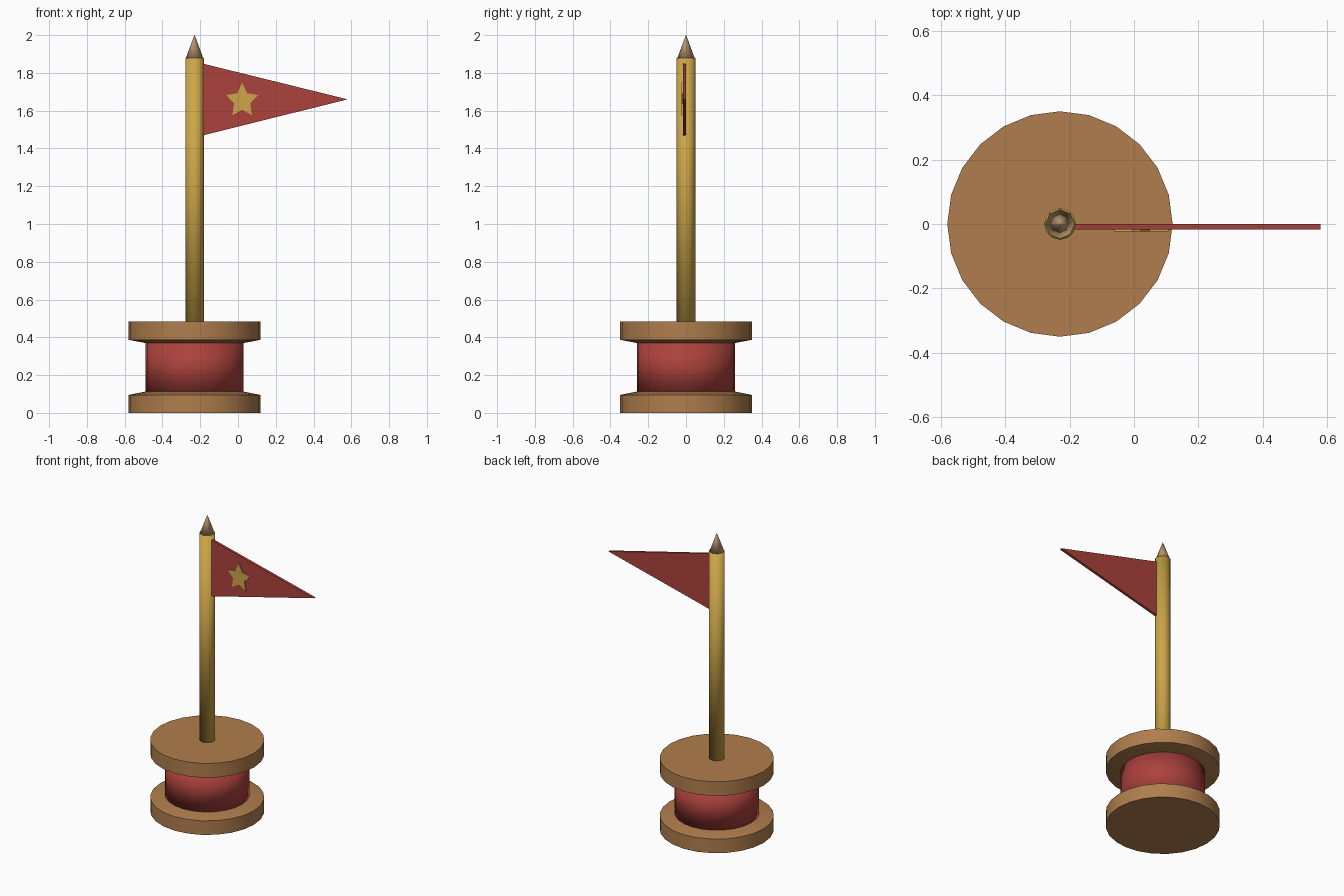
import bpy
import math

if "Cube" in bpy.data.objects:
    bpy.data.objects.remove(bpy.data.objects["Cube"], do_unlink=True)

AXIS_X = -0.23


def material(name, rgb):
    mat = bpy.data.materials.new(name)
    mat.use_nodes = True
    mat.diffuse_color = (*rgb, 1)
    mat.node_tree.nodes["Principled BSDF"].inputs["Base Color"].default_value = (*rgb, 1)
    return mat


wood = material("brown wood", (0.434, 0.208, 0.074))
red = material("red cloth", (0.41, 0.054, 0.045))
gold = material("gold paint", (0.61, 0.38, 0.065))
tan = material("tan finial", (0.46, 0.29, 0.15))


def mesh_object(name, verts, faces, mat):
    mesh = bpy.data.meshes.new(name)
    mesh.from_pydata(verts, [], faces)
    mesh.materials.append(mat)
    obj = bpy.data.objects.new(name, mesh)
    bpy.context.collection.objects.link(obj)
    return obj


def lathe(name, profile, sides, mat, smooth_angle):
    """Closed turned solid around the pole axis; profile is (radius, z) from bottom to top."""
    verts = [(AXIS_X + r * math.cos(math.tau * i / sides), r * math.sin(math.tau * i / sides), z)
             for r, z in profile for i in range(sides)]
    faces = [(k * sides + i, k * sides + (i + 1) % sides,
              (k + 1) * sides + (i + 1) % sides, (k + 1) * sides + i)
             for k in range(len(profile) - 1) for i in range(sides)]
    last = (len(profile) - 1) * sides
    faces += [tuple(reversed(range(sides))), tuple(range(last, last + sides))]
    obj = mesh_object(name, verts, faces, mat)
    bpy.ops.object.select_all(action="DESELECT")
    obj.select_set(True)
    bpy.context.view_layer.objects.active = obj
    if smooth_angle:
        bpy.ops.object.shade_smooth_by_angle(angle=math.radians(smooth_angle))
    else:
        bpy.ops.object.shade_smooth()
    return obj


def plate(name, outline, front, back, mat):
    """Flat panel with an (x, z) outline, listed anticlockwise seen from the front."""
    n = len(outline)
    verts = [(x, y, z) for y in (front, back) for x, z in outline]
    faces = [tuple(range(n)), tuple(reversed(range(n, 2 * n)))]
    faces += [(i, i + n, (i + 1) % n + n, (i + 1) % n) for i in range(n)]
    return mesh_object(name, verts, faces, mat)


# Spool: two flanges with tapered inner faces around a wound core
lathe("bottom_flange", [(0.35, 0), (0.35, 0.095), (0.26, 0.113)], 24, wood, 30)
lathe("top_flange", [(0.26, 0.37), (0.35, 0.387), (0.35, 0.483)], 24, wood, 30)
lathe("thread_core", [(0.26, 0.11), (0.26, 0.373)], 24, red, 0)

# Pole and pointed finial
lathe("pole", [(0.049, 0.48), (0.049, 1.88)], 12, gold, 0)
lathe("finial", [(0.046, 1.878), (0.001, 2.0)], 8, tan, 0)

# Pennant and the star on its front
plate("pennant", [(-0.19, 1.468), (0.58, 1.66), (-0.19, 1.85)], -0.017, 0.0, red)
star = []
for i in range(10):
    a = math.pi / 2 + i * math.pi / 5
    r = 0.5 if i % 2 else 1
    star.append((0.022 + 0.089 * r * math.cos(a), 1.653 + 0.096 * r * math.sin(a)))
plate("star", star, -0.023, -0.016, gold)
